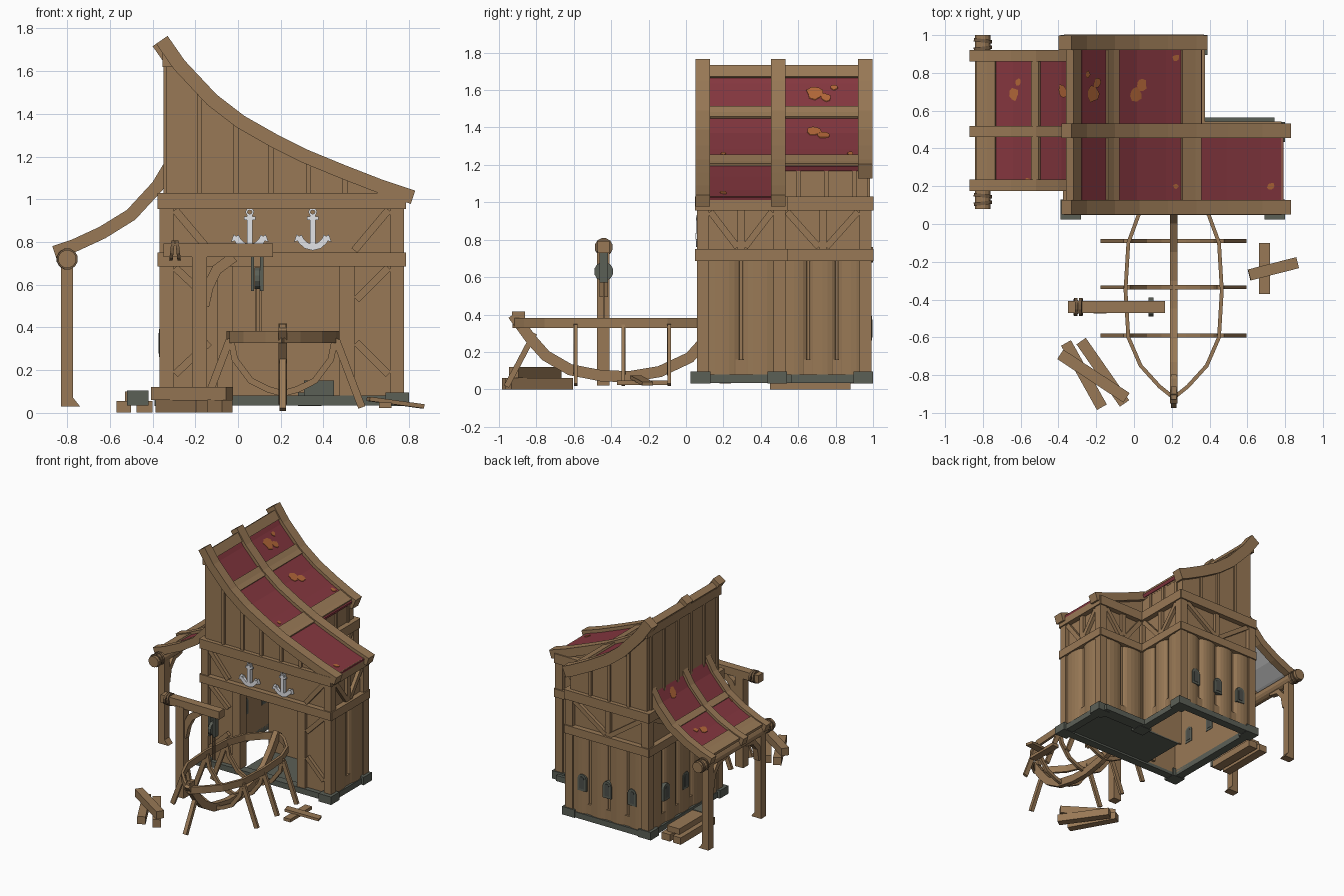
import bpy, bmesh, math, random
from mathutils import Vector as V

if "Cube" in bpy.data.objects:
    bpy.data.objects.remove(bpy.data.objects["Cube"])

random.seed(4)

def material(name, c):
    m = bpy.data.materials.new(name)
    m.diffuse_color = (*c, 1)
    m.use_nodes = True
    m.node_tree.nodes["Principled BSDF"].inputs["Base Color"].default_value = m.diffuse_color
    return m

WOOD = material("brown wood", (0.315, 0.19, 0.092))
RED = material("red roof cloth", (0.235, 0.038, 0.05))
RUST = material("orange patch", (0.45, 0.135, 0.04))
STONE = material("grey stone", (0.105, 0.115, 0.094))
DARK = material("dark stone", (0.075, 0.08, 0.07))
STEEL = material("pale metal", (0.82, 0.83, 0.86))
ROPE = material("dark rope", (0.17, 0.105, 0.055))
LINING = material("grey lining", (0.75, 0.75, 0.75))
X, Y, Z = V((1, 0, 0)), V((0, 1, 0)), V((0, 0, 1))

def mesh(name, verts, faces, mat):
    me = bpy.data.meshes.new(name)
    me.from_pydata([tuple(v) for v in verts], [], faces)
    bm = bmesh.new()
    bm.from_mesh(me)
    bmesh.ops.recalc_face_normals(bm, faces=bm.faces[:])
    bm.to_mesh(me)
    bm.free()
    me.materials.append(mat)
    ob = bpy.data.objects.new(name, me)
    bpy.context.collection.objects.link(ob)
    return ob

def prism(name, pts, vec, mat=WOOD):
    """Extrude a flat outline along vec."""
    n = len(pts)
    pts = [V(p) for p in pts]
    faces = [list(range(n)), list(range(n, 2 * n))]
    faces += [[i, (i + 1) % n, (i + 1) % n + n, i + n] for i in range(n)]
    return mesh(name, pts + [p + V(vec) for p in pts], faces, mat)

def box(name, x0, x1, y0, y1, z0, z1, mat=WOOD):
    return prism(name, [(x0, y0, z0), (x1, y0, z0), (x1, y1, z0), (x0, y1, z0)], (0, 0, z1 - z0), mat)

def sweep(name, pts, side, w, h, mat=WOOD):
    """Rectangular beam along pts; w is its size along side, h across."""
    pts = [V(p) for p in pts]
    verts, n = [], len(pts)
    for i, p in enumerate(pts):
        t = (pts[min(i + 1, n - 1)] - pts[max(i - 1, 0)]).normalized()
        b = t.cross(side).normalized()
        verts += [p + side * (w / 2 * s) + b * (h / 2 * r) for s, r in ((-1, -1), (1, -1), (1, 1), (-1, 1))]
    faces = [[0, 1, 2, 3], [4 * n - 4, 4 * n - 3, 4 * n - 2, 4 * n - 1]]
    faces += [[4 * i + j, 4 * i + (j + 1) % 4, 4 * i + 4 + (j + 1) % 4, 4 * i + 4 + j]
              for i in range(n - 1) for j in range(4)]
    return mesh(name, verts, faces, mat)

def cyl(name, c, axis, r, length, mat=WOOD, sides=12):
    """Cylinder centred on c along axis."""
    axis = axis.normalized()
    a = axis.orthogonal().normalized()
    b = axis.cross(a)
    ring = [V(c) - axis * length / 2 + (a * math.cos(k) + b * math.sin(k)) * r
            for k in (2 * math.pi * i / sides for i in range(sides))]
    return prism(name, ring, axis * length, mat)

# ---- Curved roofs ----
MAIN = [(-.33, 1.765), (-.25, 1.65), (-.1, 1.49), (.03, 1.39), (.18, 1.305), (.33, 1.23), (.5, 1.16), (.68, 1.09), (.83, 1.04)]
LEAN = [(-.87, .78), (-.78, .81), (-.65, .87), (-.52, .95), (-.4, 1.08), (-.34, 1.18)]

def height(curve, x):
    for (x0, z0), (x1, z1) in zip(curve, curve[1:]):
        if x <= x1 or x1 == curve[-1][0]:
            return z0 + (z1 - z0) * (x - x0) / (x1 - x0)

def below(curve, x, d):
    s = (height(curve, x + .02) - height(curve, x - .02)) / .04
    q = math.hypot(s, 1)
    return x + d * s / q, height(curve, x) - d / q

def strip(name, curve, x0, x1, y0, y1, top, bottom, mat=WOOD):
    xs = [x0] + [p[0] for p in curve if x0 + .01 < p[0] < x1 - .01] + [x1]
    out = [below(curve, x, top) for x in xs] + [below(curve, x, bottom) for x in reversed(xs)]
    prism(name, [(x, y0, z) for x, z in out], (0, y1 - y0, 0), mat)

for y, x1, d in ((.05, .83, .065), (.455, .83, .065), (.92, .39, .085)):
    strip("roof_rafter", MAIN, -.33, x1, y, y + .078, 0, d)
strip("roof_panel_front", MAIN, -.305, .8, .12, .46, .025, .05, RED)
strip("roof_panel_rear", MAIN, -.305, .37, .52, .93, .025, .05, RED)
for x0, x1 in ((-.312, -.27), (-.13, -.07), (.26, .36)):
    strip("roof_purlin", MAIN, x0, x1, .1, .94, .01, .06)
for y in (.175, .46, .86):
    strip("lean_to_rafter", LEAN, -.87, -.335, y, y + .06, 0, .06)
strip("lean_to_panel", LEAN, -.8, -.34, .22, .87, .02, .035, RED)
strip("lean_to_lining", LEAN, -.8, -.34, .22, .87, .036, .041, LINING)
for x0, x1 in ((-.84, -.74), (-.55, -.51)):
    strip("lean_to_purlin", LEAN, x0, x1, .2, .9, .008, .035)

def patch(curve, cx, cy, rx, ry, d):
    pts = []
    for i in range(9):
        a, k = i * math.tau / 9, random.uniform(.7, 1.15)
        x, z = below(curve, cx + rx * k * math.cos(a), d)
        pts.append((x, cy + ry * k * math.sin(a), z))
    prism("roof_patch", pts, (0, 0, -.004), RUST)

for p in ((.02, .69, .035, .04), (.05, .74, .03, .035), (-.2, .69, .03, .05), (-.18, .75, .02, .03),
          (-.23, .79, .012, .02), (.23, .88, .02, .02), (.23, .2, .015, .015), (.73, .2, .02, .022)):
    patch(MAIN, *p, .019)
for p in ((-.64, .69, .025, .035), (-.62, .75, .015, .02), (-.39, .7, .025, .04), (-.57, .235, .015, .01)):
    patch(LEAN, *p, .014)

# ---- Walls ----
PLAN = [(-.335, .09), (.745, .09), (.745, .5), (.335, .5), (.335, .96), (-.335, .96)]

def wall(a, b, spans, split=True, ledge=.04):
    """Timbered wall; spans are the filled stretches along it."""
    a, b = V((*a, 0)), V((*b, 0))
    L, t = (b - a).length, (b - a).normalized()
    n = t.cross(Z)
    P = lambda u, d, z: a + t * u + n * d + Z * z
    def slab(name, u0, u1, d0, d1, z0, z1, mat=WOOD):
        prism(name, [P(u0, d0, z0), P(u1, d0, z0), P(u1, d1, z0), P(u0, d1, z0)], Z * (z1 - z0), mat)
    def brace(u0, z0, u1, z1):
        sweep("wall_brace", [P(u0, .012, z0), P(u1, .012, z1)], n, .03, .035)
    slab("plinth", 0, L, -.03, ledge, .035, .08, STONE)
    slab("upper_wall", 0, L, -.03, 0, .69, 1.03)
    for z0, z1 in ((.955, 1.03), (.685, .75)):
        slab("wall_beam", -.035, L + .035, -.03, .042, z0, z1)
    for u0, u1 in spans:
        slab("wall_core", u0, u1, -.03, 0, .06, .7)
        if split:
            slab("wall_sill", u0, u1, 0, .018, .08, .16)
            k = max(1, round((u1 - u0) / .18))
            w = (u1 - u0) / k
            for i in range(k):
                c = u0 + w * (i + .5)
                arc = [P(c - w * .46 * math.cos(g), .03 * math.sin(g), .08) for g in (j * math.pi / 8 for j in range(9))]
                prism("wall_plank", arc, Z * .61)
    e = .2 if not split else L / 2 - .02
    brace(.04, .95, e, .76)
    brace(L - .04, .95, L - e, .76)
    if split:
        slab("wall_stud", L / 2 - .02, L / 2 + .02, 0, .025, .74, .96)
    else:
        for u0, u1 in ((.04, .2), (L - .04, L - .19)):
            brace(u0, .68, u1, .53)
            brace(u0, .18, u1, .33)
        for u in (.25, .82):
            slab("door_jamb", u - .01, u + .06, -.05, .03, .08, .7)

wall(PLAN[0], PLAN[1], [(0, .29), (.82, 1.08)], False, .035)
for i in range(1, 6):
    a, b = PLAN[i], PLAN[(i + 1) % 6]
    wall(a, b, [(0, math.dist(a, b))], True, .065 if i == 2 else .035)
for x, y in PLAN:
    box("corner_post", x - .032, x + .032, y - .032, y + .032, .06, 1.02)
    box("plinth_block", x - .055, x + .055, y - .065, y + .04, .032, .095, STONE)

# Workshop floor, inner wall and stones by the door
box("workshop_floor", -.03, .73, .1, .49, .05, .065, STONE)
box("workshop_back_wall", -.06, .34, .47, .49, .06, .9)
box("stone_block", .31, .45, .3, .42, .065, .15, STONE)

# Plank gables above the walls, with battens
def gable(y, x0, x1, d):
    xs = [x0] + [p[0] for p in MAIN if x0 < p[0] < x1] + [x1]
    prism("gable", [(x0, y, 1.0), (x1, y, 1.0)] + [(x, y, height(MAIN, x) - .06) for x in reversed(xs)], (0, d, 0))

gable(.08, -.325, .7, .03)
gable(.94, -.325, .335, .03)
gable(.48, .335, .7, .02)
box("upper_left_wall", -.337, -.31, .08, .97, 1.0, 1.68)
box("upper_right_wall", .31, .335, .5, .96, 1.0, 1.18)
box("ridge_beam", -.354, -.31, .06, .99, 1.62, 1.69)
for x in (-.18, -.01, .155, .33, .5):
    box("front_batten", x - .012, x + .012, .065, .085, 1.02, height(MAIN, x) - .05)
    if x < .3:
        box("back_batten", x - .012, x + .012, .965, .985, 1.02, height(MAIN, x) - .05)
for i in range(6):
    y = .1 + i * .165
    box("side_batten", -.35, -.33, y - .012, y + .012, 1.02, 1.64)
for y in (.6, .75, .9):
    box("side_batten", .33, .347, y - .012, y + .012, 1.02, 1.17)

# Arched windows through the left and back walls
def window(c, t, n):
    def arch(r, h):
        return [(-r, 0), (r, 0)] + [(r * math.cos(k * math.pi / 6), h + r * math.sin(k * math.pi / 6)) for k in range(7)]
    for nm, r, h, lift, d, m in (("window_frame", .037, .095, 0, .034, STONE), ("window_pane", .02, .075, .018, .037, DARK)):
        prism(nm, [V(c) - n * d + t * u + Z * (v + lift) for u, v in arch(r, h)], n * d * 2, m)

for k in (-.22, 0, .22):
    window((-.335, .525 + k * 1.1, .26), Y, -X)
    window((k, .96, .26), X, Y)

# ---- Lean-to frame ----
cyl("lean_to_round_beam", (-.8, .54, .72), Y, .043, .92)
for y, s in ((.21, 1), (.87, -1)):
    box("lean_to_post", -.828, -.772, y - .03, y + .03, .03, .72)
    prism("post_foot", [(-.8, y - .03, .03), (-.74, y - .03, .03), (-.772, y - .03, .07)], (0, .06, 0))
    sweep("lean_to_bracket", [(-.8, y + s * v, z) for v, z in ((.03, .5), (.05, .6), (.11, .67), (.2, .69))], X, .045, .04)
    for k in (-.02, .02):
        cyl("beam_rope", (-.8, y - s * .08 + k, .72), Y + X * k * 6, .05, .018, ROPE)
# Timber and stone stacked beneath the lean-to
for x0, x1 in ((-.57, -.5), (-.475, -.4)):
    box("stacked_timber", x0, x1, .45, .88, 0, .055)
box("stacked_timber", -.53, -.42, .52, .84, .055, .1)
box("stacked_stone", -.52, -.42, .4, .52, .035, .105, STONE)

# ---- Crane ----
box("crane_post", -.215, -.145, -.475, -.41, .02, .74)
box("crane_arm", -.35, .165, -.472, -.408, .73, .792)
sweep("crane_bracket", [(-.16, -.44, .5), (-.14, -.44, .59), (-.1, -.44, .67), (-.02, -.44, .73)], Y, .045, .05)
for k in (-.014, .014):
    cyl("crane_rope_coil", (-.295 + k, -.44, .76), X + Z * k * 8, .049, .016, ROPE)
cyl("pulley_wheel", (.09, -.44, .63), X, .052, .025, STONE)
for x in (.068, .112):
    box("pulley_cheek", x - .008, x + .008, -.462, -.418, .57, .74, STONE)
for x in (.085, .105):
    box("hoist_rope", x - .004, x + .004, -.445, -.435, .38, .6)

# ---- Boat under construction ----
CX = .21
RAIL = [(-.92, .0), (-.86, .075), (-.75, .175), (-.6, .24), (-.35, .255), (-.1, .24), (.05, .185), (.15, .09), (.21, .0)]
KEEL = [(-.925, .4), (-.83, .27), (-.75, .18), (-.62, .105), (-.45, .072), (-.3, .068), (-.14, .095), (.02, .17), (.12, .28), (.2, .39)]
sweep("boat_keel", [(CX, y, z) for y, z in KEEL], X, .04, .06)
for s in (-1, 1):
    sweep("boat_rail", [(CX + s * w, y, .355) for y, w in RAIL], Z, .055, .02)
for y in (-.59, -.335, -.09):
    half = [(.245, .35), (.225, .25), (.15, .15), (.07, .11), (0, .09)]
    ribs = [(CX - w, y, z) for w, z in half] + [(CX + w, y, z) for w, z in half[-2::-1]]
    sweep("boat_rib", ribs, Y, .022, .03)
    for s in (-1, 1):
        sweep("boat_prop", [(CX + s * .25, y, .34), (CX + s * .37, y, .025)], Y, .02, .035)
sweep("bow_prop", [(CX, -.96, .015), (CX, -.81, .3)], X, .03, .03)
box("stem_head", CX - .015, CX + .015, -.93, -.86, .375, .415)

# ---- Loose timber in the yard ----
def timber(a, b, w, h):
    sweep("loose_timber", [a, b], (V(b) - V(a)).cross(Z).normalized(), w, h)

timber((-.36, -.63, .03), (-.17, -.97, .03), .06, .06)
timber((-.28, -.62, .03), (-.05, -.95, .03), .06, .06)
timber((-.39, -.69, .09), (-.04, -.92, .09), .06, .06)
timber((.69, -.1, .035), (.69, -.37, .035), .058, .025)
timber((.61, -.27, .065), (.865, -.205, .03), .06, .02)

# ---- Anchors on the front wall ----
for x in (.055, .35):
    y = .065
    box("anchor_shank", x - .012, x + .012, y - .012, y + .02, .765, .93, STEEL)
    box("anchor_stock", x - .028, x + .028, y - .01, y + .01, .903, .918, STEEL)
    ring = [(x + .016 * math.cos(k * .785), y, .94 + .014 * math.sin(k * .785)) for k in range(9)]
    sweep("anchor_ring", ring, Y, .012, .01, STEEL)
    arms = [(x + .068 * math.sin(k), y, .85 - .075 * math.cos(k)) for k in (-1.25, -.9, -.45, 0, .45, .9, 1.25)]
    sweep("anchor_arms", arms, Y, .022, .03, STEEL)
    for s in (-1, 1):
        prism("anchor_fluke", [(x + s * .088, y - .014, .8), (x + s * .04, y - .014, .812), (x + s * .075, y - .014, .835)],
              (0, .028, 0), STEEL)
